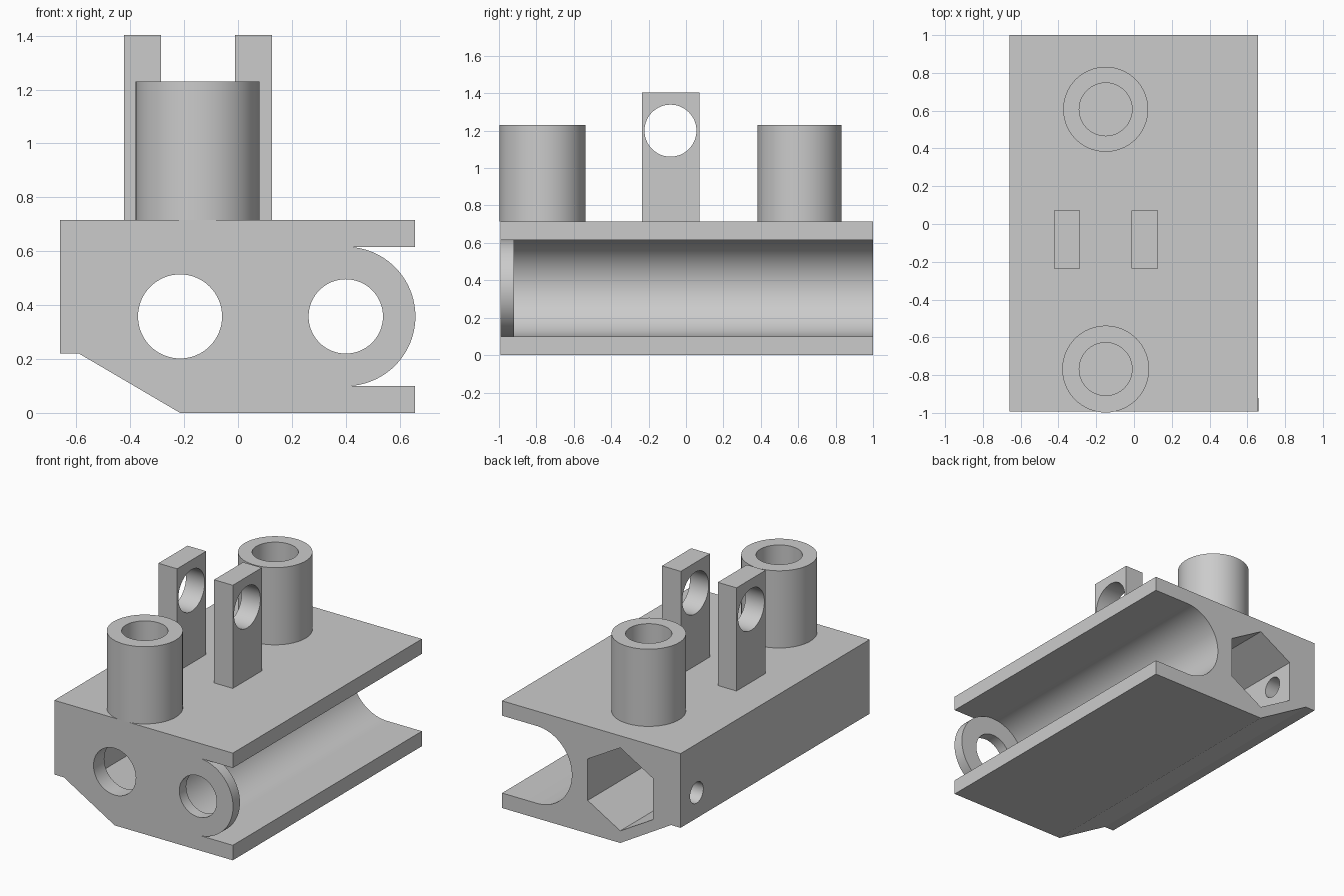
import bpy, bmesh
from math import cos, sin, pi, radians

cube = bpy.data.objects.get("Cube")
if cube:
    bpy.data.objects.remove(cube, do_unlink=True)

grey = bpy.data.materials.new("plain_grey")
grey.use_nodes = True
grey.diffuse_color = (0.6, 0.6, 0.6, 1)
grey.node_tree.nodes["Principled BSDF"].inputs["Base Color"].default_value = (0.6, 0.6, 0.6, 1)


def arc(u, v, r, start=0, sweep=360, n=64):
    """Points on an arc; a full circle leaves out the repeated end."""
    count = n if sweep == 360 else n + 1
    angles = [radians(start + sweep * i / n) for i in range(count)]
    return [(u + r * cos(a), v + r * sin(a)) for a in angles]


def prism(name, points, axis, low, high):
    """Extrude a flat outline along one axis."""
    place = {"x": lambda u, v, w: (w, u, v),
             "y": lambda u, v, w: (u, w, v),
             "z": lambda u, v, w: (u, v, w)}[axis]
    bm = bmesh.new()
    base = [bm.verts.new(place(u, v, low)) for u, v in points]
    top = [bm.verts.new(place(u, v, high)) for u, v in points]
    bm.faces.new(base)
    bm.faces.new(top)
    for i in range(len(base)):
        j = (i + 1) % len(base)
        bm.faces.new((base[i], base[j], top[j], top[i]))
    bmesh.ops.recalc_face_normals(bm, faces=bm.faces)
    mesh = bpy.data.meshes.new(name)
    bm.to_mesh(mesh)
    bm.free()
    mesh.materials.append(grey)
    obj = bpy.data.objects.new(name, mesh)
    bpy.context.collection.objects.link(obj)
    return obj


def select(obj):
    bpy.ops.object.select_all(action="DESELECT")
    obj.select_set(True)
    bpy.context.view_layer.objects.active = obj


def combine(obj, tool, operation="DIFFERENCE"):
    """Apply a boolean and throw the tool away."""
    select(obj)
    mod = obj.modifiers.new("combine", "BOOLEAN")
    mod.operation = operation
    mod.solver = "EXACT"
    mod.object = tool
    bpy.ops.object.modifier_apply(modifier=mod.name)
    bpy.data.objects.remove(tool, do_unlink=True)


def finish(obj):
    select(obj)
    bpy.ops.object.shade_smooth_by_angle(angle=radians(30))


# Main block: chamfered lower corner and a round-bottomed side channel
front, back, deck = -0.993, 1.0, 0.715
mid = 0.358
outline = [(-0.66, 0.22), (-0.59, 0.22), (-0.215, 0), (0.657, 0), (0.657, 0.1)]
outline += arc(0.40, mid, 0.258, 270, -180, 48)
outline += [(0.657, 0.616), (0.657, deck), (-0.66, deck)]
body = prism("body", outline, "y", front, back)

# Round end flange closing the front of the channel
flange = prism("flange", arc(0.40, mid, 0.2585, n=96), "y", front, -0.92)
combine(body, flange, "UNION")
combine(body, prism("flange_bore", arc(0.40, mid, 0.138), "y", -1.2, -0.8))

# Hexagonal socket from the back, round hole in the front wall, side screw hole
combine(body, prism("socket", arc(-0.215, mid, 0.277, 90, n=6), "y", -0.88, 1.2))
combine(body, prism("front_hole", arc(-0.215, mid, 0.156), "y", -1.2, -0.7))
combine(body, prism("side_hole", arc(0.83, 0.39, 0.07, n=40), "x", -0.8, -0.3))
finish(body)

# Two upright tubes on the deck
for name, y, radius in (("front_tube", -0.768, 0.23), ("back_tube", 0.607, 0.225)):
    tube = prism(name, arc(-0.15, y, radius), "z", deck, 1.23)
    combine(tube, prism("bore", arc(-0.15, y, 0.14), "z", 0.6, 1.4))
    finish(tube)

# Pair of pierced lugs between the tubes
for name, x0, x1 in (("right_lug", -0.423, -0.285), ("left_lug", -0.012, 0.126)):
    side = [(-0.235, deck), (0.072, deck), (0.072, 1.403), (-0.235, 1.403)]
    lug = prism(name, side, "x", x0, x1)
    combine(lug, prism("eye", arc(-0.083, 1.2, 0.139), "x", x0 - 0.1, x1 + 0.1))
    finish(lug)
